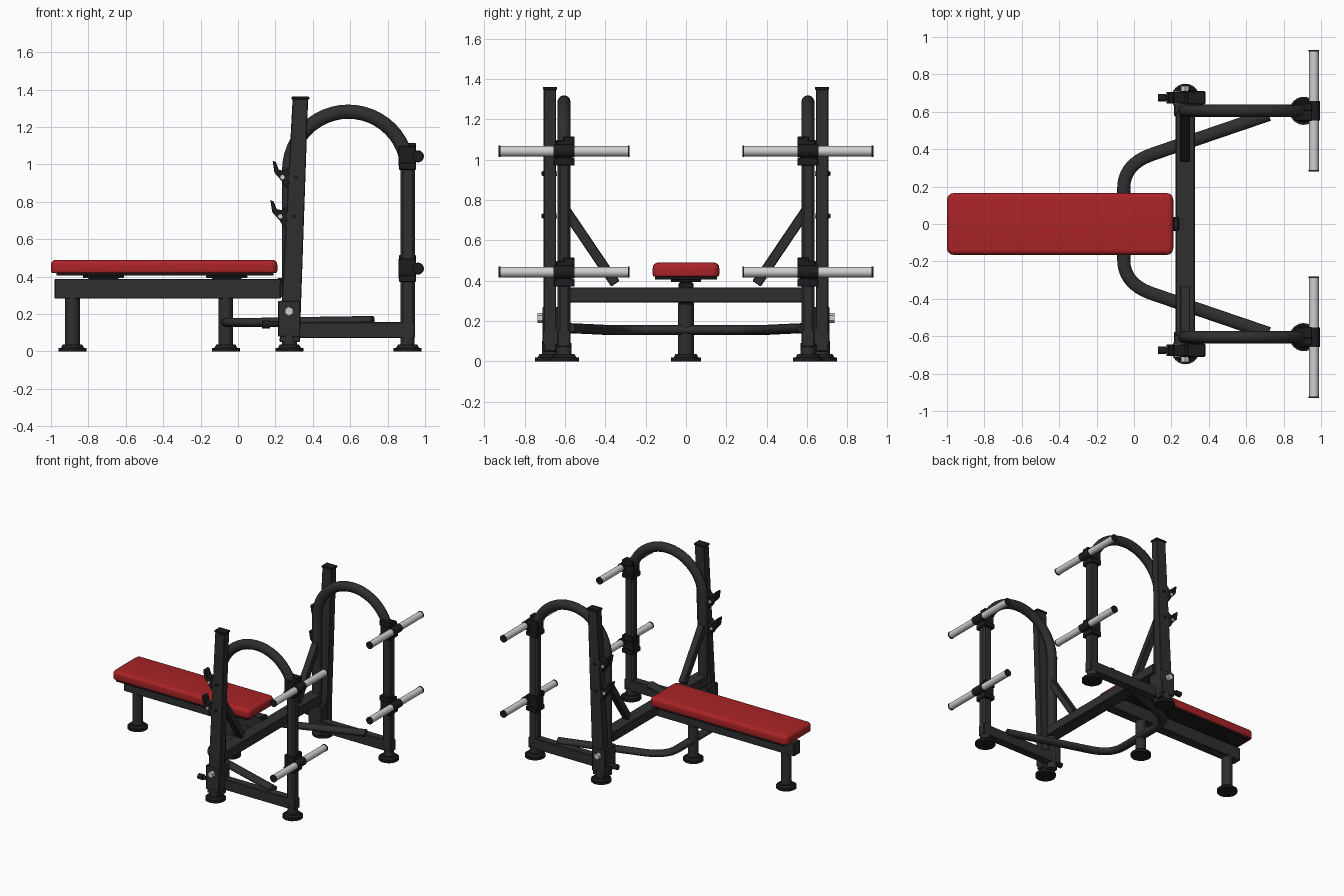
import bpy, bmesh, math
from mathutils import Vector

if "Cube" in bpy.data.objects:
    bpy.data.objects.remove(bpy.data.objects["Cube"])


def material(name, rgb):
    m = bpy.data.materials.new(name)
    m.diffuse_color = (*rgb, 1)
    m.use_nodes = True
    m.node_tree.nodes["Principled BSDF"].inputs["Base Color"].default_value = m.diffuse_color
    return m


FRAME = material("charcoal frame", (0.028, 0.028, 0.029))
BLACK = material("black rubber", (0.012, 0.012, 0.013))
RED = material("red vinyl", (0.40, 0.017, 0.02))
STEEL = material("bright steel", (0.62, 0.62, 0.62))


def finish(name, bm, mat, bevel=0.0, segs=1, smooth=False):
    bmesh.ops.recalc_face_normals(bm, faces=bm.faces)
    if bevel:
        bmesh.ops.bevel(bm, geom=bm.edges[:], offset=bevel, segments=segs,
                        profile=0.5, affect='EDGES')
    me = bpy.data.meshes.new(name)
    bm.to_mesh(me)
    bm.free()
    me.materials.append(mat)
    ob = bpy.data.objects.new(name, me)
    bpy.context.collection.objects.link(ob)
    if smooth:
        bpy.ops.object.select_all(action='DESELECT')
        ob.select_set(True)
        bpy.context.view_layer.objects.active = ob
        bpy.ops.object.shade_smooth_by_angle(angle=math.radians(35))
    return ob


def box(name, x, y, z, mat=FRAME, bevel=0.004):
    """Box from (min, max) pairs."""
    x, y, z = sorted(x), sorted(y), sorted(z)
    bm = bmesh.new()
    bmesh.ops.create_cube(bm, size=1)
    for v in bm.verts:
        v.co = [(a[0] + a[1]) / 2 + c * (a[1] - a[0]) for a, c in zip((x, y, z), v.co)]
    return finish(name, bm, mat, bevel)


def rod(name, a, b, r, mat=FRAME, sides=24, r2=None):
    """Round bar between two points."""
    a, b = Vector(a), Vector(b)
    bm = bmesh.new()
    bmesh.ops.create_cone(bm, cap_ends=True, segments=sides, radius1=r,
                          radius2=r if r2 is None else r2, depth=(b - a).length)
    rot = (b - a).to_track_quat('Z', 'Y')
    for v in bm.verts:
        v.co = rot @ v.co + (a + b) / 2
    return finish(name, bm, mat, smooth=sides > 8)


def prism(name, profile, y, mat=FRAME, bevel=0.0):
    """Extrude an (x, z) outline between two y values."""
    bm = bmesh.new()
    face = bm.faces.new([bm.verts.new((px, y[0], pz)) for px, pz in profile])
    new = bmesh.ops.extrude_face_region(bm, geom=[face])["geom"]
    for v in new:
        if isinstance(v, bmesh.types.BMVert):
            v.co.y = y[1]
    return finish(name, bm, mat, bevel)


def tube(name, pts, u, v, mat=FRAME, sides=20):
    """Sweep an oval along a planar path; u = in-plane radius, v = radius along the plane normal."""
    pts = [Vector(p) for p in pts]
    mid = len(pts) // 2
    n = (pts[mid] - pts[0]).cross(pts[-1] - pts[mid]).normalized()
    bm, rings = bmesh.new(), []
    for i, p in enumerate(pts):
        t = (pts[min(i + 1, len(pts) - 1)] - pts[max(i - 1, 0)]).normalized()
        side = t.cross(n).normalized()
        rings.append([bm.verts.new(p + side * u * math.cos(k * math.tau / sides)
                                   + n * v * math.sin(k * math.tau / sides))
                      for k in range(sides)])
    for r0, r1 in zip(rings, rings[1:]):
        for k in range(sides):
            j = (k + 1) % sides
            bm.faces.new((r0[k], r0[j], r1[j], r1[k]))
    bm.faces.new(rings[0])
    bm.faces.new(rings[-1])
    return finish(name, bm, mat, smooth=True)


def foot(name, x, y):
    rod(name + "_pad", (x, y, 0), (x, y, 0.018), 0.075, BLACK)
    rod(name + "_flange", (x, y, 0.018), (x, y, 0.036), 0.062, BLACK, r2=0.052)


# Bench pad: rounded plan corners, then softened rims
bm = bmesh.new()
bmesh.ops.create_cube(bm, size=1)
for v in bm.verts:
    v.co = (-0.395 + v.co.x * 1.21, v.co.y * 0.33, 0.455 + v.co.z * 0.07)
upright = [e for e in bm.edges if abs(e.verts[0].co.z - e.verts[1].co.z) > 0.01]
bmesh.ops.bevel(bm, geom=upright, offset=0.035, segments=5, profile=0.5, affect='EDGES')
for height, size in ((0.49, 0.026), (0.42, 0.010)):
    rim = [e for e in bm.edges if all(abs(v.co.z - height) < 1e-4 for v in e.verts)]
    bmesh.ops.bevel(bm, geom=rim, offset=size, segments=4, profile=0.5, affect='EDGES')
finish("bench_pad", bm, RED, smooth=True)

# Pad board and its mounts
box("pad_board", (-0.97, 0.19), (-0.155, 0.155), (0.405, 0.422), BLACK, 0.003)
for x in (-0.72, -0.06):
    box("pad_mount", (x - 0.11, x + 0.11), (-0.075, 0.075), (0.394, 0.406), BLACK, 0.002)
    box("mount_spacer", (x - 0.08, x + 0.08), (-0.03, 0.03), (0.383, 0.396), BLACK, 0.002)

# Bench spine, legs and rear cross beam
box("bench_spine", (-0.98, 0.23), (-0.038, 0.038), (0.283, 0.388))
box("spine_end_plate", (0.21, 0.24), (-0.035, 0.035), (0.29, 0.392), BLACK)
for x in (-0.885, -0.065):
    rod("bench_leg", (x, 0, 0.03), (x, 0, 0.29), 0.039)
    foot("bench_foot", x, 0)
box("cross_beam", (0.222, 0.325), (-0.6, 0.6), (0.292, 0.367))

# U-shaped floor tube with two rounded corners
half = [(0.72, 0.585, 0.165), (0.4, 0.476, 0.16)]
p0, p1, p2 = Vector((0.11, 0.377)), Vector((-0.055, 0.325)), Vector((-0.055, 0.19))
for i in range(11):
    t = i / 10
    q = p0 * (1 - t) ** 2 + p1 * 2 * t * (1 - t) + p2 * t * t
    half.append((q.x, q.y, 0.155))
path = half + [(x, -y, z) for x, y, z in reversed(half)]
tube("floor_tube", path, 0.035, 0.025)

for s in (-1, 1):
    yp, yh = s * 0.675, s * 0.605

    # Leaning upright with cap
    prism("upright", [(0.222, 0.05), (0.33, 0.05), (0.375, 1.352), (0.292, 1.352)],
          (yp - 0.031, yp + 0.031), bevel=0.004)
    box("upright_cap", (0.286, 0.381), (yp - 0.035, yp + 0.035), (1.347, 1.362), BLACK, 0.003)
    rod("upright_leg", (0.275, yp, 0.03), (0.275, yp, 0.1), 0.04)
    foot("upright_foot", 0.275, yp)
    box("base_sleeve", (0.215, 0.332), (s * 0.575, s * 0.712), (0.08, 0.27))
    rod("sleeve_bolt", (0.272, s * 0.71, 0.215), (0.272, s * 0.738, 0.215), 0.025, STEEL, 6)
    rod("lock_pin", (0.15, yp, 0.145), (0.24, yp, 0.145), 0.014, BLACK)
    rod("pin_knob", (0.127, yp, 0.145), (0.17, yp, 0.145), 0.021, BLACK)

    # Side hoop: front leg, half circle, rear leg
    arc = [(0.59 - 0.317 * math.cos(math.pi * i / 24), yh,
            0.965 + 0.317 * math.sin(math.pi * i / 24)) for i in range(25)]
    tube("side_hoop", [(0.273, yh, 0.03)] + arc + [(0.907, yh, 0.9)], 0.038, 0.033)
    box("rear_post", (0.869, 0.945), (yh - 0.032, yh + 0.032), (0.07, 1.0), bevel=0.012)
    rod("rear_leg", (0.907, yh, 0.03), (0.907, yh, 0.09), 0.037)
    foot("rear_foot", 0.907, yh)
    box("side_rail", (0.3, 0.945), (yh - 0.032, yh + 0.032), (0.072, 0.157))

    # Diagonal brace to the cross beam
    a, b = Vector((s * 0.60, 0.755)), Vector((s * 0.35, 0.385))
    n = Vector((a.y - b.y, b.x - a.x)).normalized() * 0.025
    bm = bmesh.new()
    f = bm.faces.new([bm.verts.new((0.246, q.x, q.y)) for q in (a + n, a - n, b - n, b + n)])
    for g in bmesh.ops.extrude_face_region(bm, geom=[f])["geom"]:
        if isinstance(g, bmesh.types.BMVert):
            g.co.x = 0.3
    finish("diagonal_brace", bm, FRAME, 0.004)

    # Bar hooks on the upright
    for dx, dz in ((0, 0), (-0.012, -0.21)):
        hook = [(0.185, 1.02), (0.203, 1.012), (0.218, 0.972), (0.245, 0.965),
                (0.275, 0.99), (0.285, 0.87), (0.255, 0.875), (0.235, 0.91), (0.195, 0.955)]
        prism("bar_hook", [(x + dx, z + dz) for x, z in hook],
              (yp - 0.03, yp + 0.03), BLACK, 0.002)
        rod("hook_bolt", (0.238 + dx, yp - 0.036, 0.932 + dz),
            (0.238 + dx, yp + 0.036, 0.932 + dz), 0.012, STEEL, 8)
        rod("upright_bolt", (0.31 + dx, yp, 0.932 + dz),
            (0.31 + dx, s * 0.716, 0.932 + dz), 0.01, BLACK, 8)

    # Plate storage horns with brackets on the rear post
    for z in (1.043, 0.443):
        box("horn_bracket", (0.858, 0.952), (yh - 0.04, yh + 0.04), (z - 0.055, z + 0.055), BLACK)
        box("bracket_upper", (0.86, 0.952), (s * 0.552, s * 0.61), (z + 0.03, z + 0.072), BLACK)
        box("bracket_lower", (0.86, 0.952), (s * 0.552, s * 0.657), (z - 0.072, z - 0.035), BLACK)
        rod("horn_collar", (0.962, yh - 0.052, z), (0.962, yh + 0.052, z), 0.032, BLACK)
        rod("plate_horn", (0.962, yh - 0.318, z), (0.962, yh + 0.318, z), 0.026, STEEL)
        for e in (-1, 1):
            rod("horn_cap", (0.962, yh + e * 0.316, z), (0.962, yh + e * 0.325, z), 0.028, BLACK)
